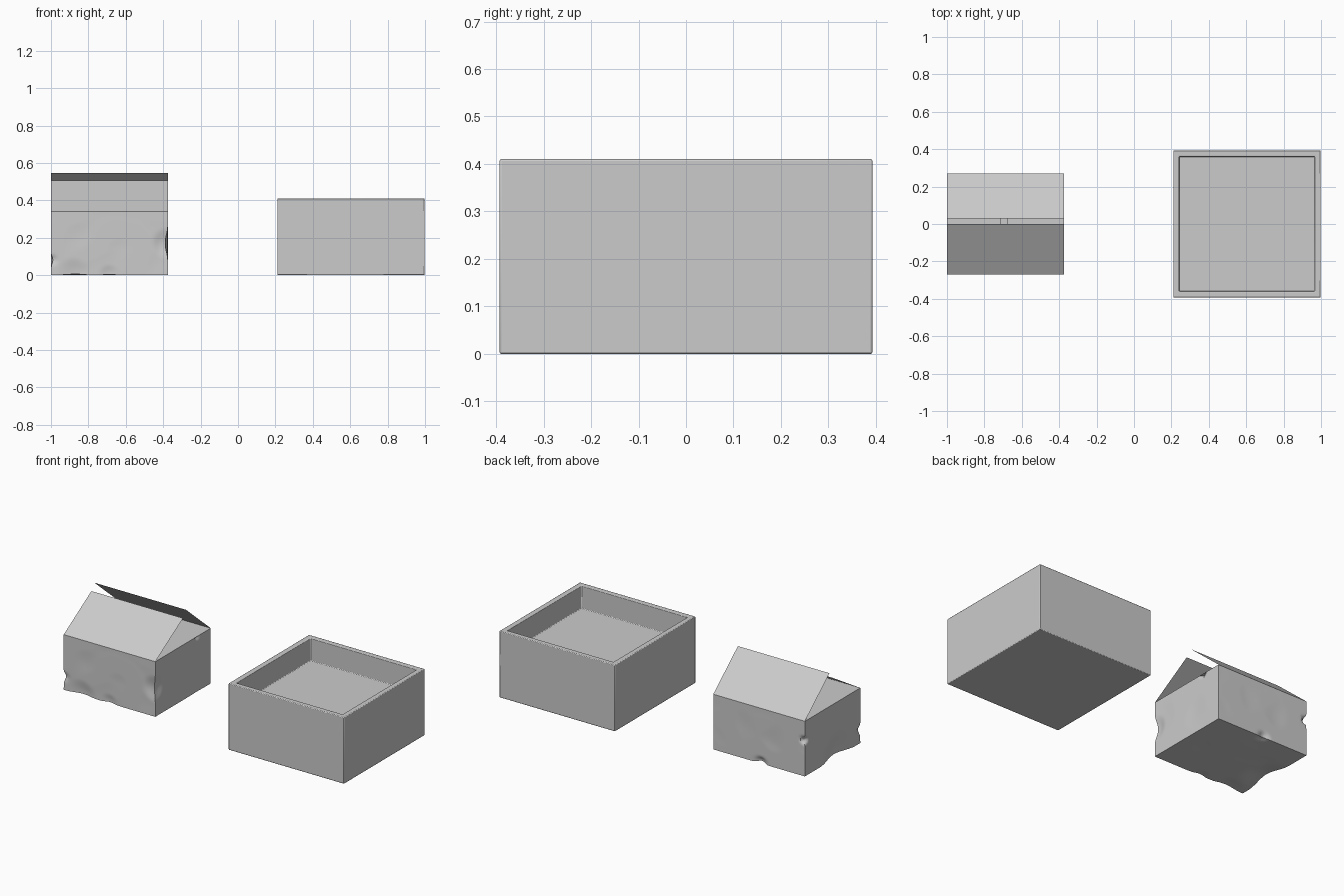
import bpy, bmesh, math
from mathutils import Vector, Matrix, noise

if "Cube" in bpy.data.objects:
    bpy.data.objects.remove(bpy.data.objects["Cube"])

X0, X1, Y, H = -1.0, -0.375, 0.27, 0.34      # carton extents
MID = Vector(((X0 + X1) / 2, 0, H / 2))


def finish(name, bm, angle=35):
    bm.normal_update()
    mesh = bpy.data.meshes.new(name)
    bm.to_mesh(mesh)
    bm.free()
    ob = bpy.data.objects.new(name, mesh)
    bpy.context.collection.objects.link(ob)
    bpy.ops.object.select_all(action='DESELECT')
    ob.select_set(True)
    bpy.context.view_layer.objects.active = ob
    bpy.ops.object.shade_smooth_by_angle(angle=math.radians(angle))
    return ob


def block(x0, x1, y0, y1, z0, z1):
    bm = bmesh.new()
    size = Matrix.Diagonal((x1 - x0, y1 - y0, z1 - z0, 1))
    pos = Matrix.Translation(((x0 + x1) / 2, (y0 + y1) / 2, (z0 + z1) / 2))
    bmesh.ops.create_cube(bm, size=1, matrix=pos @ size)
    return bm


def flap(name, corners):
    bm = bmesh.new()
    bm.faces.new([bm.verts.new(c) for c in corners])
    return finish(name, bm)


# Wooden tray: solid block with a shallow square recess
bm = block(0.21, 0.998, -0.393, 0.393, 0, 0.41)
bm.normal_update()
top = [f for f in bm.faces if f.normal.z > 0.9]
bmesh.ops.inset_region(bm, faces=top, thickness=0.045)
floor = bmesh.ops.extrude_face_region(bm, geom=top)
bmesh.ops.delete(bm, geom=top, context='FACES')
bmesh.ops.translate(bm, vec=(0, 0, -0.14),
                    verts=[g for g in floor['geom'] if isinstance(g, bmesh.types.BMVert)])
tray = finish("tray", bm)
bevel = tray.modifiers.new("soft_edges", 'BEVEL')
bevel.width, bevel.segments = 0.004, 2

# Carton body: open-topped thin shell with worn edges
bm = block(X0, X1, -Y, Y, 0, H)
bm.normal_update()
bmesh.ops.delete(bm, geom=[f for f in bm.faces if f.normal.z > 0.9], context='FACES')
bmesh.ops.subdivide_edges(bm, edges=bm.edges[:], cuts=40, use_grid_fill=True)

# Dents: centre, radius, depth
dents = [((X1, -Y, 0.17), 0.09, 0.018), ((X0, Y, 0.22), 0.035, 0.025),
         ((X0, -0.05, 0), 0.17, 0.025), ((-0.88, -Y, 0), 0.10, 0.012),
         ((-0.70, Y, 0), 0.05, 0.018), ((-0.69, -Y, 0), 0.06, 0.008),
         ((X0, -Y, 0.08), 0.04, 0.012), ((X1, 0.14, H), 0.03, 0.015)]
for v in bm.verts:
    p = v.co.copy()
    inward = (MID - p).normalized()
    pin = min(1, (H - p.z) / 0.08)
    push = 0.004 * pin * max(0, noise.noise(p * 7))
    for centre, radius, depth in dents:
        d = (p - Vector(centre)).length / radius
        if d < 1:
            push += depth * (1 - d * d) ** 2
    v.co = p + inward * push
finish("carton_body", bm, 50)

# Side flaps folded flat, almost meeting in the middle
flap("side_flap_left", [(X0, -Y, H), (-0.71, -Y, H), (-0.71, Y, H), (X0, Y, H)])
flap("side_flap_right", [(-0.68, -Y, H), (X1, -Y, H), (X1, Y, H), (-0.68, Y, H)])

# Long flaps raised like a roof
flap("front_flap", [(X0, -Y, H), (X1, -Y, H), (X1, 0, 0.505), (X0, 0, 0.505)])
flap("back_flap", [(X1, Y, H), (X0, Y, H), (X0, 0.03, 0.545), (X1, 0.03, 0.545)])
